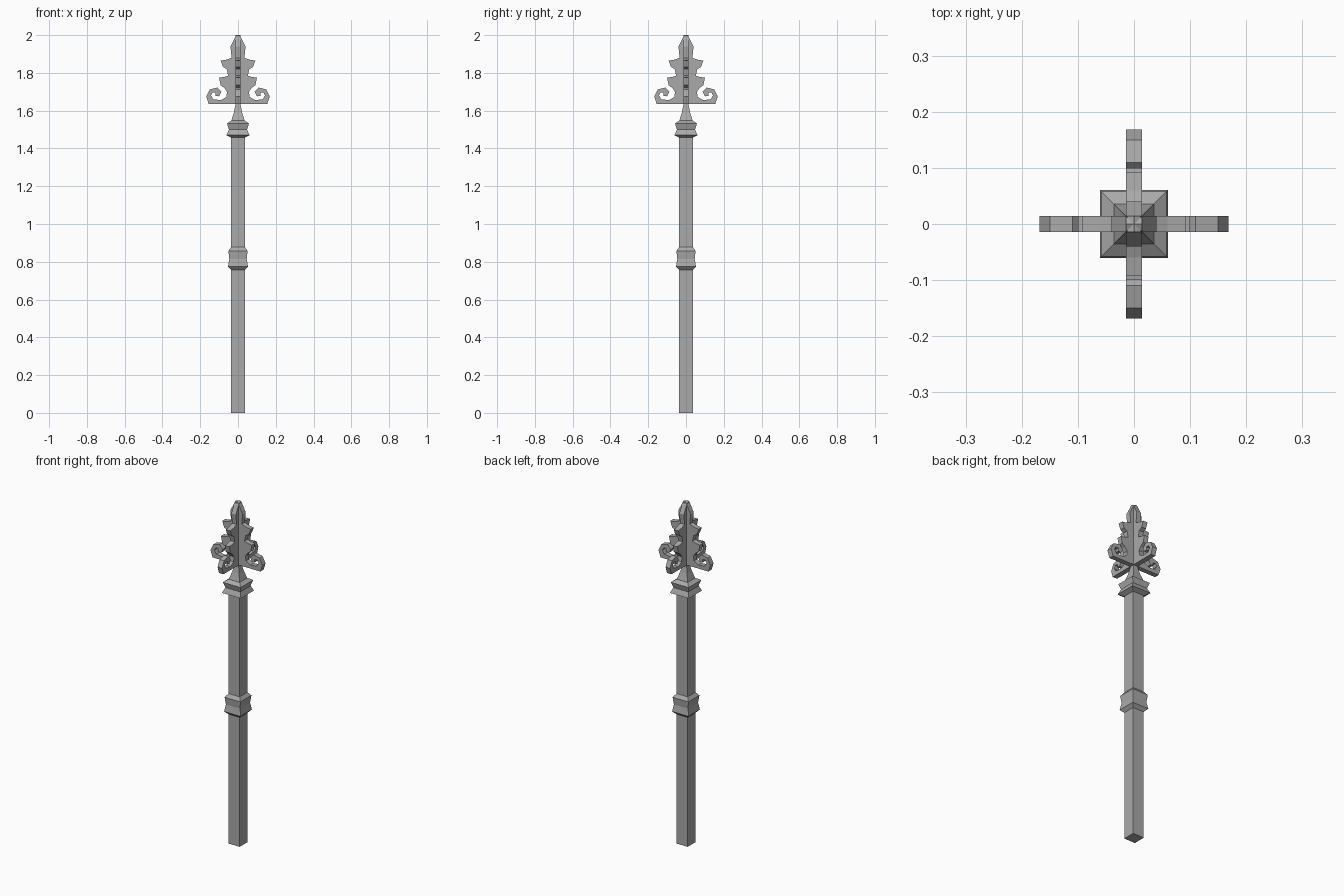
import bpy, bmesh
from math import radians
from mathutils import Matrix

cube = bpy.data.objects.get("Cube")
if cube:
    bpy.data.objects.remove(cube, do_unlink=True)

GREY = (0.4, 0.4, 0.4, 1)
iron = bpy.data.materials.new("grey iron")
iron.use_nodes = True
iron.diffuse_color = GREY
iron.node_tree.nodes["Principled BSDF"].inputs["Base Color"].default_value = GREY


def finish(name, bm):
    bmesh.ops.recalc_face_normals(bm, faces=bm.faces)
    mesh = bpy.data.meshes.new(name)
    bm.to_mesh(mesh)
    bm.free()
    mesh.materials.append(iron)
    obj = bpy.data.objects.new(name, mesh)
    bpy.context.collection.objects.link(obj)
    return obj


def square_loft(name, profile):
    """Stack square rings given as (half width, height)."""
    bm = bmesh.new()
    rings = [[bm.verts.new((sx * r, sy * r, z))
              for sx, sy in ((-1, -1), (1, -1), (1, 1), (-1, 1))]
             for r, z in profile]
    for a, b in zip(rings, rings[1:]):
        for i in range(4):
            j = (i + 1) % 4
            bm.faces.new((a[i], a[j], b[j], b[i]))
    bm.faces.new(rings[0])
    bm.faces.new(rings[-1])
    return finish(name, bm)


def plate(name, outline, half_thick, angle):
    """Extrude one half outline (x, z), mirror it and turn it about z."""
    bm = bmesh.new()
    face = bm.faces.new([bm.verts.new((x, -half_thick, z)) for x, z in outline])
    ext = bmesh.ops.extrude_face_region(bm, geom=[face], use_keep_orig=True)
    verts = [g for g in ext["geom"] if isinstance(g, bmesh.types.BMVert)]
    bmesh.ops.translate(bm, verts=verts, vec=(0, 2 * half_thick, 0))
    # open the centre wall so both halves join
    wall = [f for f in bm.faces if all(abs(v.co.x) < 1e-5 for v in f.verts)]
    bmesh.ops.delete(bm, geom=wall, context='FACES_ONLY')
    bmesh.ops.mirror(bm, geom=bm.verts[:] + bm.edges[:] + bm.faces[:],
                     axis='X', merge_dist=1e-4)
    bm.transform(Matrix.Rotation(radians(angle), 4, 'Z'))
    return finish(name, bm)


# Shaft and its two collars
square_loft("shaft", [(0.036, 0), (0.036, 1.5)])
square_loft("middle_collar", [(0.036, 0.757), (0.053, 0.775), (0.046, 0.815),
                              (0.051, 0.858), (0.036, 0.878)])
square_loft("top_collar", [(0.036, 1.457), (0.061, 1.47), (0.048, 1.5),
                           (0.058, 1.532), (0.036, 1.547)])

# Tapered neck under the finial
square_loft("neck", [(0.036, 1.545), (0.022, 1.59), (0.012, 1.64)])

# Leaf and scroll outline of the finial, from the tip down and round
leaf = [(0, 2.0), (0.012, 1.995), (0.04, 1.94), (0.034, 1.88),
        (0.06, 1.87), (0.092, 1.865), (0.08, 1.832), (0.06, 1.82),
        (0.052, 1.785), (0.075, 1.778), (0.1, 1.775), (0.092, 1.735),
        (0.072, 1.72), (0.058, 1.7), (0.062, 1.672), (0.09, 1.656)]
scroll = [(0.13, 1.66), (0.143, 1.68), (0.135, 1.697), (0.118, 1.695),
          (0.118, 1.678), (0.1, 1.676), (0.088, 1.7), (0.11, 1.722),
          (0.15, 1.712), (0.168, 1.675), (0.155, 1.635), (0, 1.635)]
plate("finial_plate_across", leaf + scroll, 0.0145, 0)
plate("finial_plate_along", leaf + scroll, 0.0145, 90)
